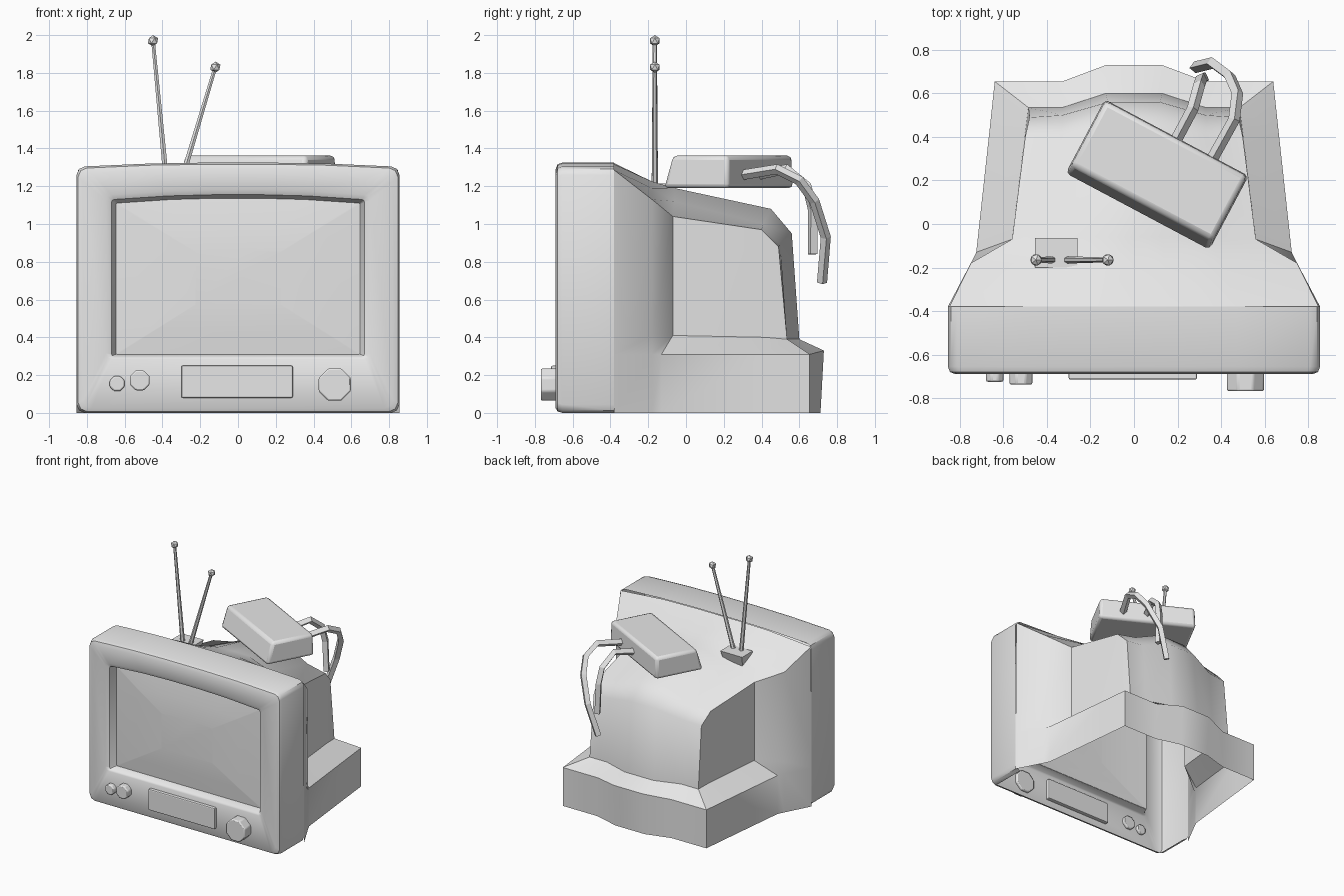
import bpy, bmesh, math
from mathutils import Vector, Matrix

if "Cube" in bpy.data.objects:
    bpy.data.objects.remove(bpy.data.objects["Cube"], do_unlink=True)

grey = bpy.data.materials.new("plain_grey")
grey.use_nodes = True
grey.diffuse_color = (0.8, 0.8, 0.8, 1)
grey.node_tree.nodes["Principled BSDF"].inputs["Base Color"].default_value = (0.8, 0.8, 0.8, 1)


def finish(name, bm, smooth=None, bevel=0, segments=2):
    """Turn a bmesh into a shaded object."""
    bmesh.ops.recalc_face_normals(bm, faces=bm.faces)
    mesh = bpy.data.meshes.new(name)
    bm.to_mesh(mesh)
    bm.free()
    mesh.materials.append(grey)
    ob = bpy.data.objects.new(name, mesh)
    bpy.context.collection.objects.link(ob)
    if bevel:
        mod = ob.modifiers.new("bevel", 'BEVEL')
        mod.width, mod.segments = bevel, segments
    if smooth:
        bpy.ops.object.select_all(action='DESELECT')
        ob.select_set(True)
        bpy.context.view_layer.objects.active = ob
        bpy.ops.object.shade_smooth_by_angle(angle=math.radians(smooth))
    return ob


def strip(bm, a, b, skip=(), closed=False):
    """Quads between two equal rows of vertices."""
    n = len(a)
    for i in range(n if closed else n - 1):
        if i not in skip:
            j = (i + 1) % n
            bm.faces.new((a[i], a[j], b[j], b[i]))


def outline(bm, y, w, z0, z1, crown, r):
    """Rounded rectangle with a gently arched top."""
    k = r * 0.3
    half = [(w - r, z0), (w - k, z0 + k), (w, z0 + r), (w, z1 - r),
            (w - k, z1 - k), (w - r, z1), (w * 0.55, z1 + crown * 0.75),
            (w * 0.2, z1 + crown)]
    pts = half + [(-x, z) for x, z in reversed(half)]
    return [bm.verts.new((x, y, z)) for x, z in pts]


# front frame: open at the back and underneath
bm = bmesh.new()
rings = [outline(bm, *a) for a in (
    (-0.38, 0.855, 0.0, 1.305, 0.02, 0.045),
    (-0.655, 0.855, 0.0, 1.305, 0.02, 0.045),
    (-0.68, 0.846, 0.008, 1.296, 0.02, 0.045),
    (-0.69, 0.82, 0.025, 1.27, 0.02, 0.045),
    (-0.69, 0.70, 0.285, 1.155, 0.025, 0.03),
    (-0.678, 0.67, 0.298, 1.13, 0.025, 0.015),
    (-0.62, 0.645, 0.31, 1.11, 0.025, 0.006))]
last = len(rings[0]) - 1
for i in range(len(rings) - 1):
    strip(bm, rings[i], rings[i + 1], (last,) if i == 0 else (), True)
finish("front_frame", bm, 40)

# slightly bulging screen
bm = bmesh.new()
outer = outline(bm, -0.622, 0.648, 0.308, 1.112, 0.025, 0.006)
mid = Vector((0, -0.622, 0.715))
prev = outer
for s, dy in ((0.7, -0.018), (0.35, -0.028)):
    ring = [bm.verts.new(mid + (v.co - mid) * s + Vector((0, dy, 0))) for v in outer]
    strip(bm, prev, ring, closed=True)
    prev = ring
bm.faces.new(prev)
finish("screen", bm, 40)

# rear housing, half of it mirrored: wall layers run from the frame round to the back
base_top = [(.855, -.38, .31), (.75, -.18, .31), (.725, -.13, .31), (.665, .42, .31),
            (.64, .655, .31), (.33, .655, .31), (.13, .73, .33), (0, .73, .33)]
base_bottom = [(x, min(y, .712), 0) for x, y, z in base_top]
waist = [(.855, -.38, .41), (.75, -.18, .41), (.56, -.07, .41), (.50, .42, .40),
         (.485, .535, .39), (.33, .535, .39), (.13, .60, .39), (0, .60, .39)]
rim = [(.848, -.38, 1.285), (.75, -.18, 1.13), (.56, -.07, 1.04), (.50, .40, .97),
       (.48, .49, .88), (.33, .50, .89), (.12, .56, .95), (0, .56, .95)]
# roof rows, from the side rim towards the middle
roof = [[(.47, -.38, 1.316), (.17, -.38, 1.322), (0, -.38, 1.322)],
        [(.40, -.18, 1.19), (.14, -.18, 1.225), (0, -.18, 1.225)],
        [(.35, -.06, 1.12), (.13, -.06, 1.19), (0, -.06, 1.19)],
        [(.33, .41, 1.00), (.12, .45, 1.08), (0, .45, 1.08)]]
bm = bmesh.new()
layers = [[bm.verts.new(p) for p in row] for row in (base_bottom, base_top, waist, rim)]
for a, b in zip(layers, layers[1:]):
    strip(bm, a, b)
edge = layers[-1]
rows = [[edge[i]] + [bm.verts.new(p) for p in row] for i, row in enumerate(roof)]
rows.append(edge[4:])
for a, b in zip(rows, rows[1:]):
    strip(bm, a, b)
body = finish("rear_housing", bm, 38)
mirror = body.modifiers.new("mirror", 'MIRROR')
mirror.use_clip = True


def wedge(name, bottom, top, z0, z1, matrix, bevel, smooth=None):
    """Box whose bottom and top rectangles (x0, x1, y0, y1) may differ."""
    bm = bmesh.new()
    a, b = [[bm.verts.new(matrix @ Vector(p)) for p in
             ((r[0], r[2], z), (r[1], r[2], z), (r[1], r[3], z), (r[0], r[3], z))]
            for r, z in ((bottom, z0), (top, z1))]
    strip(bm, a, b, closed=True)
    bm.faces.new(a)
    bm.faces.new(b)
    return finish(name, bm, smooth, bevel)


# tilted box lying on the roof
turn = Matrix.Translation((.105, .225, 0)) @ Matrix.Rotation(math.radians(-28), 4, 'Z')
wedge("top_box", (-.375, .375, -.195, .195), (-.368, .368, -.145, .19),
      1.19, 1.362, turn, 0.022, 40)

# antenna foot
wedge("antenna_foot", (-.42, -.29, -.19, -.12), (-.455, -.26, -.2, -.065),
      1.05, 1.215, Matrix(), 0)

# front control panel
plate = (-.30, .29, -.715, -.66)
wedge("control_panel", plate, plate, 0.08, 0.25, Matrix(), 0.008)


def rod(name, p, q, r1, r2, sides, bevel=0):
    """Tapered cylinder between two points."""
    p, q = Vector(p), Vector(q)
    d = q - p
    bm = bmesh.new()
    bmesh.ops.create_cone(bm, cap_ends=True, segments=sides, radius1=r1, radius2=r2,
                          depth=d.length,
                          matrix=Matrix.Translation((p + q) / 2)
                          @ d.to_track_quat('Z', 'Y').to_matrix().to_4x4()
                          @ Matrix.Rotation(math.pi / sides, 4, 'Z'))
    return finish(name, bm, 30, bevel)


# knobs
for name, x, z, r, y, sides in (("small_knob", -.64, .155, .043, -.725, 8),
                                ("medium_knob", -.52, .172, .057, -.738, 8),
                                ("large_knob", .512, .15, .092, -.768, 8)):
    rod(name, (x, -.67, z), (x, y, z), r, r, sides, 0.008)

# antenna rods with small faceted tips
for name, foot, tip in (("tall_antenna", (-.375, -.165, 1.18), (-.45, -.165, 1.97)),
                        ("short_antenna", (-.315, -.165, 1.18), (-.12, -.165, 1.83))):
    rod(name, foot, tip, 0.017, 0.011, 6)
    bm = bmesh.new()
    bmesh.ops.create_icosphere(bm, subdivisions=1, radius=0.03,
                               matrix=Matrix.Translation(tip))
    finish(name + "_tip", bm)

# cables drooping behind the box
cables = {
    "short_cable": [(.19, .38, 1.26), (.27, .53, 1.29), (.30, .64, 1.20),
                    (.31, .67, 1.08), (.32, .67, .84)],
    "long_cable": [(.36, .30, 1.26), (.46, .48, 1.29), (.475, .60, 1.23),
                   (.44, .68, 1.12), (.36, .74, .93), (.28, .72, .69)]}
for name, pts in cables.items():
    curve = bpy.data.curves.new(name, 'CURVE')
    curve.dimensions = '3D'
    curve.bevel_depth = 0.027
    curve.bevel_resolution = 0
    curve.use_fill_caps = True
    spline = curve.splines.new('POLY')
    spline.points.add(len(pts) - 1)
    for point, co in zip(spline.points, pts):
        point.co = (*co, 1)
    spline.use_smooth = False
    curve.materials.append(grey)
    bpy.context.collection.objects.link(bpy.data.objects.new(name, curve))
